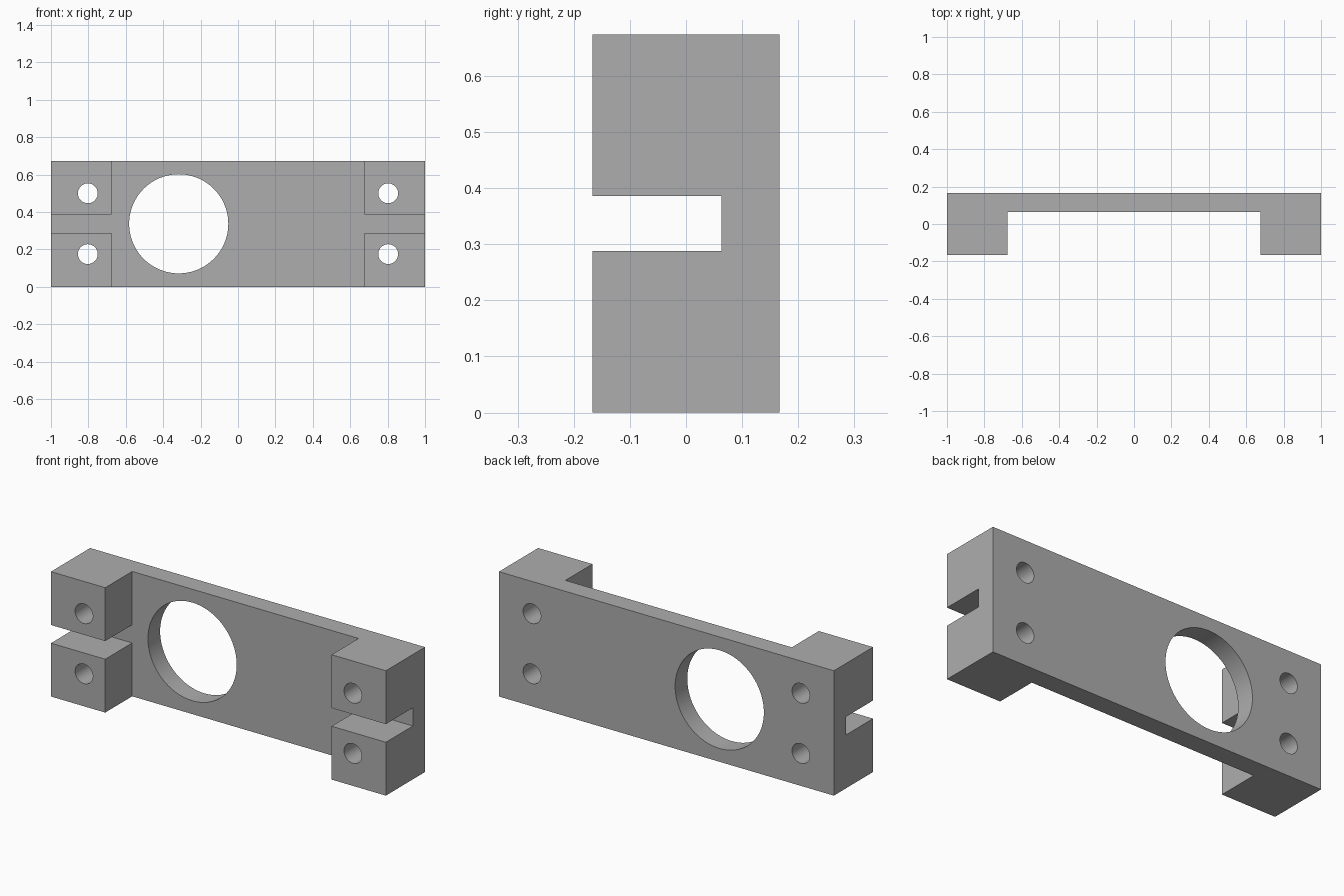
import bpy
import bmesh
from math import pi, radians
from mathutils import Matrix

cube = bpy.data.objects.get("Cube")
if cube:
    bpy.data.objects.remove(cube, do_unlink=True)

HEIGHT = 0.674
FRONT, BACK, PLATE_FRONT = -0.167, 0.167, 0.063
BLOCK_INNER = 0.676
SLOT_LOW, SLOT_HIGH = 0.288, 0.386

grey = bpy.data.materials.new("plain grey")
grey.use_nodes = True
colour = (0.42, 0.42, 0.42, 1)
grey.diffuse_color = colour
grey.node_tree.nodes["Principled BSDF"].inputs["Base Color"].default_value = colour


def make_object(name, bm):
    bmesh.ops.recalc_face_normals(bm, faces=bm.faces)
    mesh = bpy.data.meshes.new(name)
    bm.to_mesh(mesh)
    bm.free()
    mesh.materials.append(grey)
    obj = bpy.data.objects.new(name, mesh)
    bpy.context.collection.objects.link(obj)
    return obj


def cylinder_cutter(name, x, z, radius, sides):
    bm = bmesh.new()
    place = Matrix.Translation((x, 0, z)) @ Matrix.Rotation(pi / 2, 4, "X")
    bmesh.ops.create_cone(bm, cap_ends=True, segments=sides, radius1=radius,
                          radius2=radius, depth=1, matrix=place)
    return make_object(name, bm)


def slot_cutter():
    # Open at the front and running the full width, down to the plate
    bm = bmesh.new()
    bmesh.ops.create_cube(bm, size=1)
    start = FRONT - 0.2
    bmesh.ops.scale(bm, verts=bm.verts, vec=(3, PLATE_FRONT - start, SLOT_HIGH - SLOT_LOW))
    bmesh.ops.translate(bm, verts=bm.verts,
                        vec=(0, (PLATE_FRONT + start) / 2, (SLOT_LOW + SLOT_HIGH) / 2))
    return make_object("slot_cutter", bm)


# Bracket body: a U-shaped plan raised to full height
half_plan = [(1, BACK), (1, FRONT), (BLOCK_INNER, FRONT), (BLOCK_INNER, PLATE_FRONT)]
plan = half_plan + [(-x, y) for x, y in reversed(half_plan)]
bm = bmesh.new()
base = bm.faces.new([bm.verts.new((x, y, 0)) for x, y in plan])
raised = bmesh.ops.extrude_face_region(bm, geom=[base])
bmesh.ops.translate(bm, vec=(0, 0, HEIGHT),
                    verts=[v for v in raised["geom"] if isinstance(v, bmesh.types.BMVert)])
bracket = make_object("mounting_bracket", bm)

# Side slots, large round opening and four bolt holes
cutters = [slot_cutter(), cylinder_cutter("opening_cutter", -0.317, HEIGHT / 2, 0.265, 96)]
for side in (-1, 1):
    for z in (0.175, 0.5):
        cutters.append(cylinder_cutter("bolt_hole_cutter", side * 0.803, z, 0.053, 48))

bpy.ops.object.select_all(action="DESELECT")
bpy.context.view_layer.objects.active = bracket
bracket.select_set(True)
for cutter in cutters:
    cutter.hide_render = True
    mod = bracket.modifiers.new(cutter.name, "BOOLEAN")
    mod.operation = "DIFFERENCE"
    mod.solver = "EXACT"
    mod.object = cutter
    bpy.ops.object.modifier_apply(modifier=mod.name)
    bpy.data.objects.remove(cutter, do_unlink=True)

bpy.ops.object.shade_smooth_by_angle(angle=radians(30))
